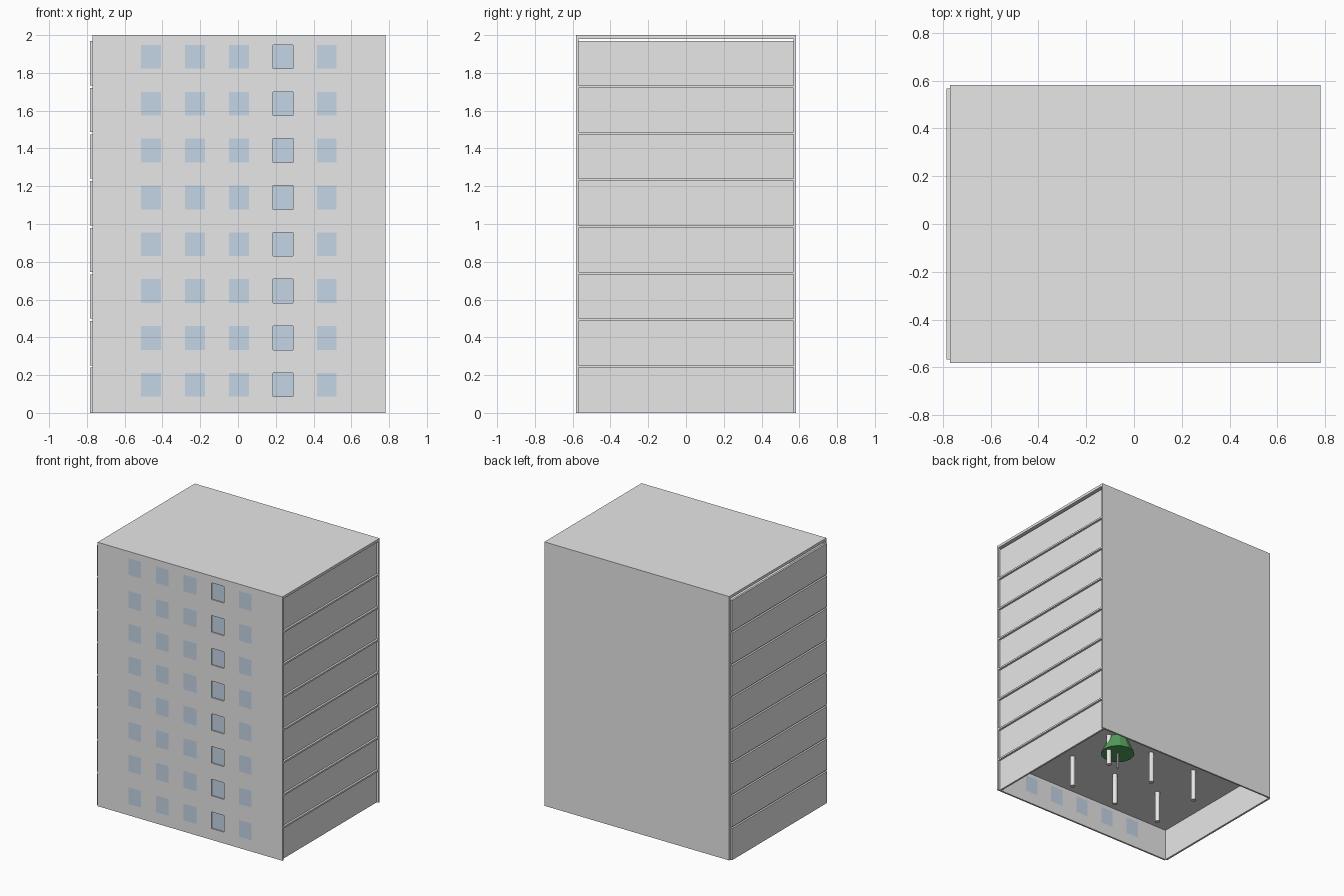
import bpy, bmesh, math
from mathutils import Vector

if "Cube" in bpy.data.objects:
    bpy.data.objects.remove(bpy.data.objects["Cube"])


def material(name, rgb):
    m = bpy.data.materials.new(name)
    m.diffuse_color = (*rgb, 1)
    m.use_nodes = True
    m.node_tree.nodes["Principled BSDF"].inputs["Base Color"].default_value = m.diffuse_color
    return m


CONCRETE = material("concrete_grey", (0.8, 0.8, 0.8))
GLASS = material("window_blue", (0.56, 0.67, 0.80))
LEAF = material("leaf_green", (0.09, 0.35, 0.11))


def finish(name, bm, *mats):
    me = bpy.data.meshes.new(name)
    bm.to_mesh(me)
    bm.free()
    for m in mats:
        me.materials.append(m)
    ob = bpy.data.objects.new(name, me)
    bpy.context.collection.objects.link(ob)
    return ob


def box(name, x0, x1, y0, y1, z0, z1, mat=CONCRETE):
    bm = bmesh.new()
    bmesh.ops.create_cube(bm, size=1)
    for v in bm.verts:
        v.co = Vector(((x0 + x1) / 2 + v.co.x * (x1 - x0),
                       (y0 + y1) / 2 + v.co.y * (y1 - y0),
                       (z0 + z1) / 2 + v.co.z * (z1 - z0)))
    return finish(name, bm, mat)


def cone(name, x, y, z0, z1, r0, r1, sides, mat):
    bm = bmesh.new()
    bmesh.ops.create_cone(bm, cap_ends=True, segments=sides, radius1=r0, radius2=r1, depth=z1 - z0)
    bmesh.ops.translate(bm, vec=(x, y, (z0 + z1) / 2), verts=bm.verts)
    return finish(name, bm, mat)


X0, X1, Y, WALL = -0.77, 0.78, 0.582, 0.013
FLOORS, PITCH = 8, 0.247

# Front wall: a grid whose window cells are glass, thickened backwards
xs, zs = [X0], [0.0]
for i in range(5):
    c = 0.005 + (i - 2) * 0.2325
    xs += [c - 0.0525, c + 0.0525]
for k in range(FLOORS):
    c = 0.149 + k * 0.248
    zs += [c - 0.063, c + 0.063]
xs.append(X1)
zs.append(2.0)
bm = bmesh.new()
grid = [[bm.verts.new((x, -Y, z)) for z in zs] for x in xs]
recessed = []
for i in range(len(xs) - 1):
    for j in range(len(zs) - 1):
        f = bm.faces.new((grid[i][j], grid[i + 1][j], grid[i + 1][j + 1], grid[i][j + 1]))
        f.material_index = int(i % 2 == 1 and j % 2 == 1)
        if f.material_index and i == 7:
            recessed.append(f)
ext = bmesh.ops.extrude_face_region(bm, geom=bm.faces[:], use_keep_orig=True)
bmesh.ops.translate(bm, vec=(0, WALL, 0), verts=[g for g in ext["geom"] if isinstance(g, bmesh.types.BMVert)])
# One window column sits slightly deeper
deep = bmesh.ops.extrude_discrete_faces(bm, faces=recessed)["faces"]
for f in deep:
    bmesh.ops.translate(bm, vec=(0, 0.009, 0), verts=f.verts[:])
bmesh.ops.recalc_face_normals(bm, faces=bm.faces[:])
for f in bm.faces:
    if abs(f.normal.y) < 0.5:
        f.material_index = 0
finish("front_wall", bm, CONCRETE, GLASS)

# Back wall and roof
box("back_wall", X0, X1, Y - WALL, Y, 0, 2)
box("roof", X0, X1, WALL - Y, Y - WALL, 1.98, 2)

# Floor slabs with side panels between them
for k in range(FLOORS):
    base = k * PITCH
    if k:
        box(f"floor_slab_{k}", X0, X1, WALL - Y, Y - WALL, base - 0.008, base + 0.005)
    low, high = (base + 0.005 if k else 0), base + PITCH - 0.008
    box(f"left_panel_{k}", -0.784, X0 + 0.001, -0.568, 0.568, low, high)
    box(f"right_panel_{k}", X1 - 0.029, X1 - 0.015, WALL - Y, Y - WALL, low, high)

# Ground floor columns
for x in (-0.38, 0.012, 0.404):
    for y in (-0.195, 0.205):
        cone("column", x, y, 0, PITCH, 0.018, 0.018, 12, CONCRETE)

# Tree inside the ground floor
cone("tree_trunk", 0.327, 0.21, 0, 0.13, 0.008, 0.008, 8, CONCRETE)
cone("tree_crown", 0.327, 0.21, 0.115, 0.39, 0.12, 0, 12, LEAF)
